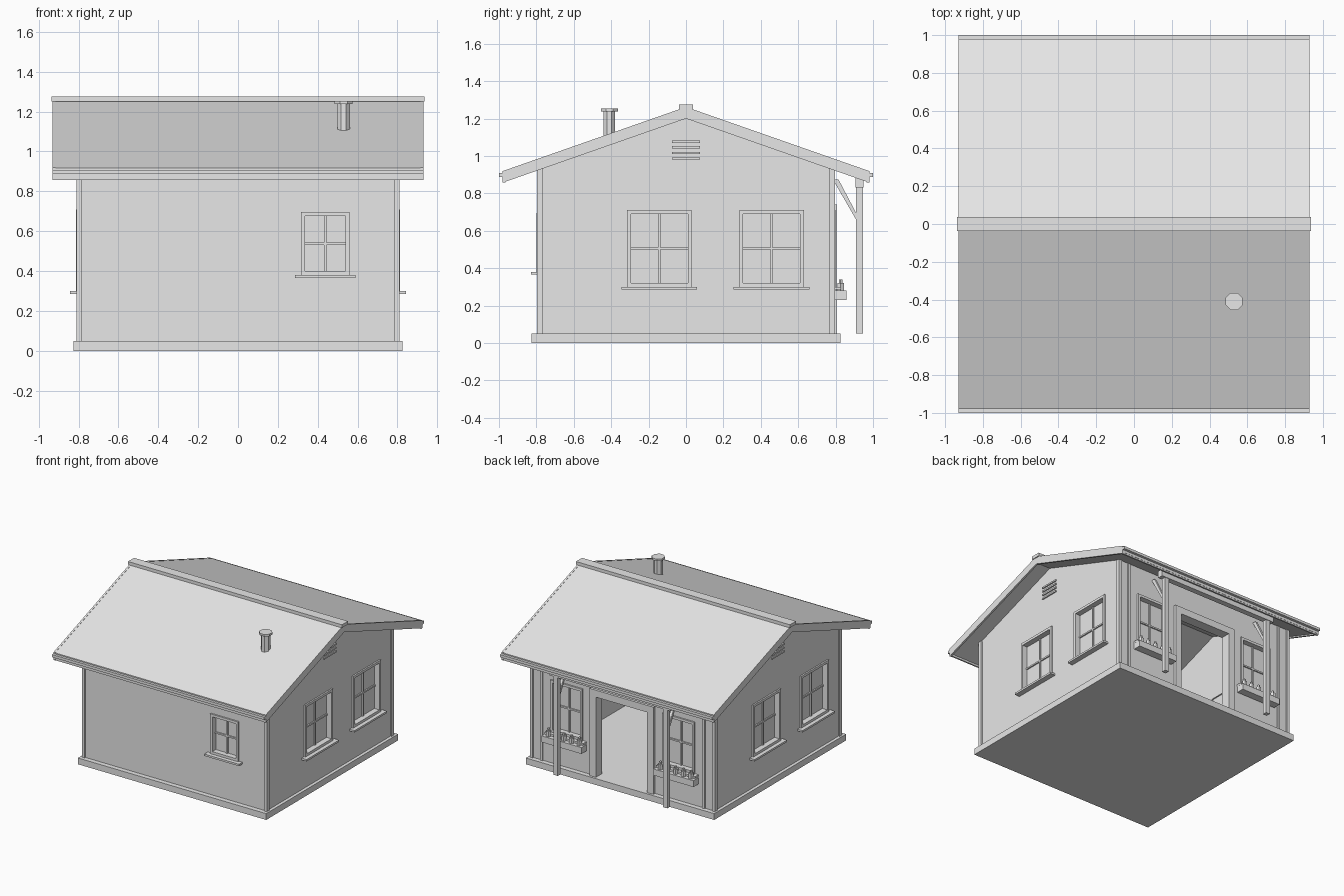
import bpy, bmesh, math
from mathutils import Matrix, Vector

old = bpy.data.objects.get("Cube")
if old:
    bpy.data.objects.remove(old, do_unlink=True)

grey = bpy.data.materials.new("light_grey")
grey.use_nodes = True
COLOUR = (0.8, 0.8, 0.8, 1)
grey.diffuse_color = COLOUR
for node in grey.node_tree.nodes:
    if node.type == 'BSDF_PRINCIPLED':
        node.inputs["Base Color"].default_value = COLOUR


def finish(name, bm, M=Matrix()):
    bmesh.ops.recalc_face_normals(bm, faces=bm.faces)
    bm.transform(M)
    mesh = bpy.data.meshes.new(name)
    bm.to_mesh(mesh)
    bm.free()
    mesh.materials.append(grey)
    obj = bpy.data.objects.new(name, mesh)
    bpy.context.scene.collection.objects.link(obj)
    return obj


def add_box(bm, lo, hi, M=Matrix()):
    lo, hi = Vector(lo), Vector(hi)
    place = Matrix.Translation((lo + hi) / 2) @ Matrix.Diagonal((*(hi - lo), 1))
    bmesh.ops.create_cube(bm, size=1, matrix=M @ place)


def boxes(name, items, M=Matrix()):
    bm = bmesh.new()
    for lo, hi in items:
        add_box(bm, lo, hi)
    return finish(name, bm, M)


def prism(name, outline, x0, x1):
    """Extrude a (y, z) outline along x."""
    bm = bmesh.new()
    face = bm.faces.new([bm.verts.new((x0, y, z)) for y, z in outline])
    moved = bmesh.ops.extrude_face_region(bm, geom=[face])["geom"]
    bmesh.ops.translate(bm, vec=(x1 - x0, 0, 0),
                        verts=[g for g in moved if isinstance(g, bmesh.types.BMVert)])
    return finish(name, bm)


def cylinder(name, x, y, z0, z1, r, sides=8):
    bm = bmesh.new()
    bmesh.ops.create_cone(bm, cap_ends=True, segments=sides, radius1=r, radius2=r, depth=z1 - z0)
    turn = Matrix.Rotation(math.pi / sides, 4, 'Z')
    return finish(name, bm, Matrix.Translation((x, y, (z0 + z1) / 2)) @ turn)


# Wall frames: local x runs along the wall, local -y points outward
HX, HY, BASE, SLOPE = 0.80, 0.787, 0.05, 0.35


def wall_frame(degrees, distance):
    return Matrix.Rotation(math.radians(degrees), 4, 'Z') @ Matrix.Translation((0, -distance, 0))


FRONT, BACK = wall_frame(0, HY), wall_frame(180, HY)
SIDES = {"left": wall_frame(90, HX), "right": wall_frame(-90, HX)}
cuts = bmesh.new()
add_box(cuts, (-HX + 0.05, -HY + 0.05, -1), (HX - 0.05, HY - 0.05, 2))


def ring(u0, u1, z0, z1, t, y0, y1):
    """Four boards around a rectangle."""
    return [((u0, y0, z0), (u0 + t, y1, z1)), ((u1 - t, y0, z0), (u1, y1, z1)),
            ((u0 + t, y0, z0), (u1 - t, y1, z0 + t)), ((u0 + t, y0, z1 - t), (u1 - t, y1, z1))]


def window(name, M, u0, u1, z0, z1):
    t, mid, zm = 0.02, (u0 + u1) / 2, (z0 + z1) / 2
    add_box(cuts, (u0 + t, -0.05, z0 + t), (u1 - t, 0.09, z1 - t), M)
    boxes(name + "_frame", ring(u0, u1, z0, z1, t, -0.012, 0.04), M)
    boxes(name + "_sill", [((u0 - 0.03, -0.043, z0 - 0.015), (u1 + 0.03, 0.01, z0))], M)
    boxes(name + "_pane", [((u0 + t, 0.032, z0 + t), (u1 - t, 0.04, z1 - t))], M)
    boxes(name + "_bars", [((mid - 0.006, 0.022, z0 + t), (mid + 0.006, 0.034, z1 - t)),
                           ((u0 + t, 0.022, zm - 0.006), (u1 - t, 0.034, zm + 0.006))], M)


# Base slab
boxes("foundation", [((-0.825, -0.825, 0), (0.825, 0.825, BASE))])

# Windows on all four walls
window("front_window", FRONT, 0.315, 0.56, 0.38, 0.695)
for side, M in SIDES.items():
    window(side + "_window_a", M, -0.315, 0.03, 0.30, 0.71)
    window(side + "_window_b", M, 0.285, 0.63, 0.30, 0.71)
    # Gable vent slats
    slats = bmesh.new()
    for i in range(4):
        z = 0.98 + i * 0.03
        add_box(slats, (-0.075, -0.01, z), (0.075, 0.005, z + 0.012), M)
    finish(side + "_gable_vent", slats)
for tag, u in (("a", -0.49), ("b", 0.49)):
    window("back_window_" + tag, BACK, u - 0.14, u + 0.14, 0.30, 0.71)
    # Flower box with plants
    boxes("flower_box_" + tag, [((u - 0.175, -0.07, 0.23), (u + 0.175, -0.008, 0.28))], BACK)
    for i in range(5):
        p = BACK @ Vector((u - 0.135 + i * 0.0675, -0.04, 0))
        cylinder("plant_" + tag, p.x, p.y, 0.275, 0.32, 0.02, 6)
        cylinder("blossom_" + tag, p.x, p.y, 0.32, 0.34, 0.011, 6)

# Open doorway with trim
add_box(cuts, (-0.23, -0.1, BASE), (0.23, 0.1, 0.69), BACK)
boxes("door_frame", [((-0.28, -0.02, BASE), (-0.225, 0.06, 0.74)),
                     ((0.225, -0.02, BASE), (0.28, 0.06, 0.74)),
                     ((-0.225, -0.02, 0.685), (0.225, 0.06, 0.74))], BACK)

# Hollow walls with gables
APEX = 1.215
eave = APEX - SLOPE * HY
walls = prism("walls", [(-HY, BASE), (HY, BASE), (HY, eave), (0, APEX), (-HY, eave)], -HX, HX)
cutter = finish("wall_cutter", cuts)
cutter.hide_render = True
cut = walls.modifiers.new("openings", 'BOOLEAN')
cut.operation, cut.solver, cut.object = 'DIFFERENCE', 'EXACT', cutter
cut.use_self = True
bpy.context.view_layer.update()
solid = bpy.data.meshes.new_from_object(walls.evaluated_get(bpy.context.evaluated_depsgraph_get()))
walls.modifiers.clear()
walls.data = solid
bpy.data.objects.remove(cutter, do_unlink=True)

# Corner boards and back battens
for sx in (-1, 1):
    for sy in (-1, 1):
        xs, ys = sorted((sx * 0.785, sx * 0.81)), sorted((sy * 0.765, sy * 0.797))
        boxes("corner_board", [((xs[0], ys[0], BASE), (xs[1], ys[1], 0.935))])
    boxes("back_batten", [((sx * 0.71 - 0.01, -0.01, BASE), (sx * 0.71 + 0.01, 0.01, 0.93))], BACK)


# Roof slab, gable edge boards, eaves and ridge cap
def chevron(top, bottom, reach):
    drop = SLOPE * reach
    return [(-reach, top - drop), (0, top), (reach, top - drop),
            (reach, bottom - drop), (0, bottom), (-reach, bottom - drop)]


prism("roof", chevron(1.26, 1.21, 0.98), -0.925, 0.925)
for side, x in (("right", -0.93), ("left", 0.915)):
    prism(side + "_barge_board", chevron(1.262, 1.2, 0.98), x, x + 0.015)
for name, s in (("front", -1), ("back", 1)):
    y0, y1 = sorted((s * 0.965, s * 1.0))
    boxes(name + "_fascia", [((-0.93, y0, 0.887), (0.93, y1, 0.908))])
    y0, y1 = sorted((s * 0.965, s * 0.977))
    boxes(name + "_drip_board", [((-0.93, y0, 0.857), (0.93, y1, 0.89))])
boxes("ridge_cap", [((-0.937, -0.038, 1.25), (0.937, 0.038, 1.275))])

# Chimney pipe
cylinder("chimney_pipe", 0.53, -0.41, 1.08, 1.24, 0.034)
cylinder("chimney_cap", 0.53, -0.41, 1.237, 1.253, 0.049)

# Porch posts, braces and beam
for x in (-0.48, 0.48):
    boxes("porch_post", [((x - 0.018, 0.91, BASE), (x + 0.018, 0.945, 0.835))])
    prism("porch_brace", [(0.785, 0.875), (0.815, 0.875), (0.912, 0.69), (0.912, 0.655)],
          x - 0.01, x + 0.01)
boxes("porch_beam", [((-0.53, 0.905, 0.83), (0.53, 0.95, 0.885))])
